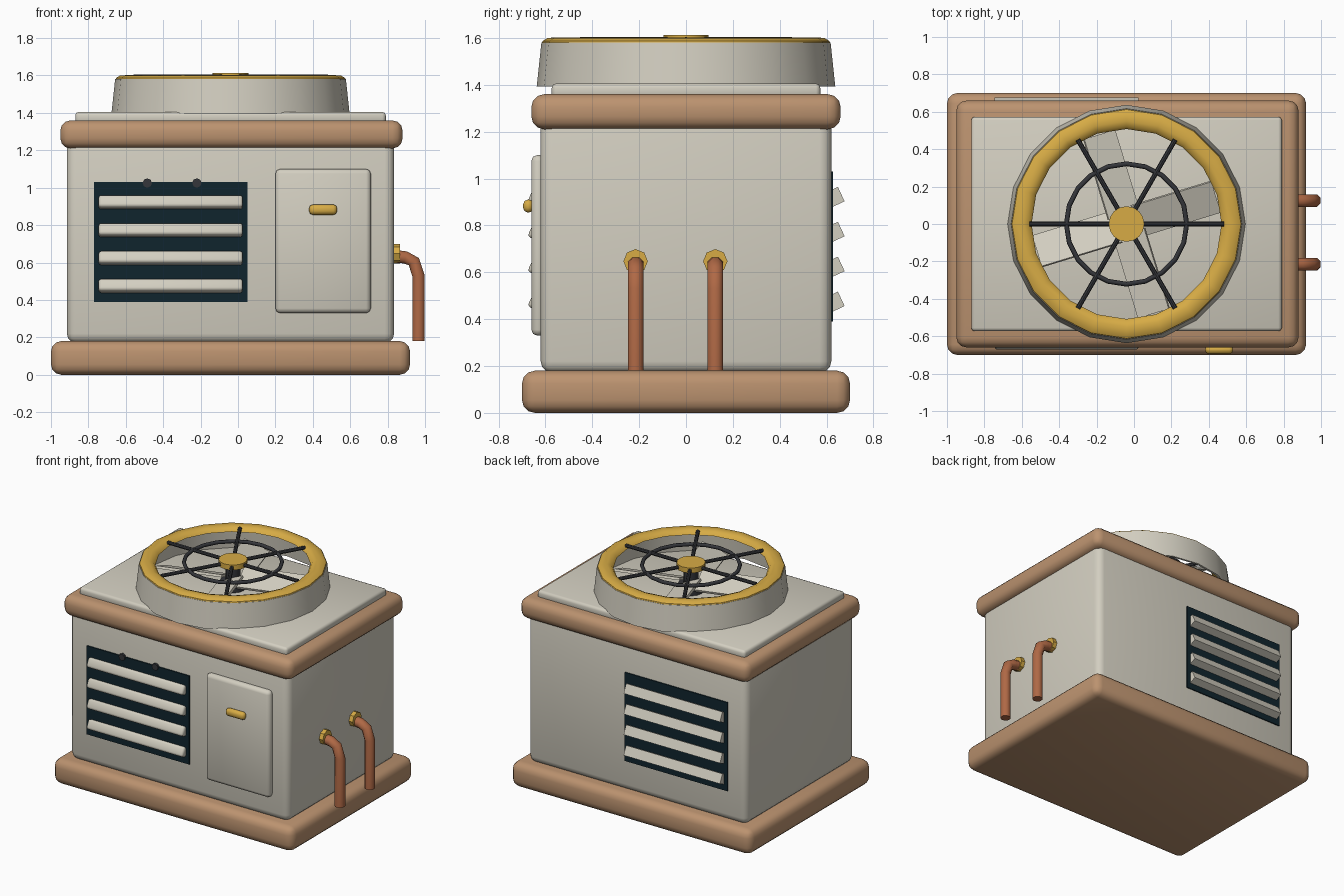
import bpy, bmesh, math
from mathutils import Vector, Matrix

old = bpy.data.objects.get("Cube")
if old:
    bpy.data.objects.remove(old, do_unlink=True)


def material(name, r, g, b):
    m = bpy.data.materials.new(name)
    m.use_nodes = True
    m.diffuse_color = (r, g, b, 1)
    node = next(n for n in m.node_tree.nodes if n.type == 'BSDF_PRINCIPLED')
    node.inputs["Base Color"].default_value = (r, g, b, 1)
    return m


CREAM = material("warm_grey", 0.65, 0.62, 0.53)
TAN = material("tan", 0.50, 0.29, 0.16)
GOLD = material("gold", 0.68, 0.41, 0.06)
COPPER = material("copper", 0.43, 0.14, 0.06)
NAVY = material("dark_navy", 0.005, 0.018, 0.027)
DARK = material("charcoal", 0.035, 0.037, 0.043)
CX = -0.04  # fan and cabinet centre line


def finish(name, bm, mat, angle=40):
    bmesh.ops.recalc_face_normals(bm, faces=bm.faces)
    mesh = bpy.data.meshes.new(name)
    bm.to_mesh(mesh)
    bm.free()
    mesh.materials.append(mat)
    ob = bpy.data.objects.new(name, mesh)
    bpy.context.collection.objects.link(ob)
    bpy.ops.object.select_all(action='DESELECT')
    ob.select_set(True)
    bpy.context.view_layer.objects.active = ob
    if angle:
        bpy.ops.object.shade_smooth_by_angle(angle=math.radians(angle))
    return ob


def box(name, x, y, z, mat, bevel=0.0, segments=3, tilt=0.0):
    """Box from (min, max) ranges, rounded, tilted about its own x axis."""
    bm = bmesh.new()
    bmesh.ops.create_cube(bm, size=1)
    size = [r[1] - r[0] for r in (x, y, z)]
    centre = Vector([(r[0] + r[1]) / 2 for r in (x, y, z)])
    bmesh.ops.scale(bm, vec=size, verts=bm.verts)
    if bevel:
        bmesh.ops.bevel(bm, geom=bm.edges[:], offset=bevel, segments=segments,
                        profile=0.5, affect='EDGES')
    bmesh.ops.transform(bm, verts=bm.verts,
                        matrix=Matrix.Translation(centre) @ Matrix.Rotation(tilt, 4, 'X'))
    return finish(name, bm, mat, 50 if bevel else 0)


def rod(name, a, b, radius, mat, sides=8):
    """Cylinder between two points."""
    a, b = Vector(a), Vector(b)
    bm = bmesh.new()
    turn = (b - a).to_track_quat('Z', 'Y').to_matrix().to_4x4()
    bmesh.ops.create_cone(bm, cap_ends=True, segments=sides, radius1=radius, radius2=radius,
                          depth=(b - a).length, matrix=Matrix.Translation((a + b) / 2) @ turn)
    return finish(name, bm, mat)


def lathe(name, profile, mat, sides=20, angle=40):
    """Closed ring: spin an (r, z) loop around the fan axis."""
    bm = bmesh.new()
    rings = []
    for i in range(sides):
        a = math.tau * i / sides
        rings.append([bm.verts.new((CX + r * math.cos(a), r * math.sin(a), z)) for r, z in profile])
    n = len(profile)
    for i in range(sides):
        p, q = rings[i], rings[(i + 1) % sides]
        for j in range(n):
            k = (j + 1) % n
            bm.faces.new((p[j], q[j], q[k], p[k]))
    return finish(name, bm, mat, angle)


def tube(name, points, radius, mat, sides=8):
    """Pipe swept along points lying in the xz plane."""
    pts = [Vector(p) for p in points]
    bm = bmesh.new()
    rings = []
    for i, p in enumerate(pts):
        d = (pts[min(i + 1, len(pts) - 1)] - pts[max(i - 1, 0)]).normalized()
        side = Vector((0, 1, 0))
        up = d.cross(side)
        ring = []
        for s in range(sides):
            a = math.tau * (s + 0.5) / sides
            ring.append(bm.verts.new(p + radius * (side * math.cos(a) + up * math.sin(a))))
        rings.append(ring)
    for p, q in zip(rings, rings[1:]):
        for s in range(sides):
            t = (s + 1) % sides
            bm.faces.new((p[s], p[t], q[t], q[s]))
    bm.faces.new(rings[0])
    bm.faces.new(rings[-1])
    return finish(name, bm, mat, 50)


# Cabinet
box("base_slab", (-1, 0.92), (-0.7, 0.7), (0, 0.18), TAN, 0.055)
box("cabinet", (-0.915, 0.835), (-0.62, 0.62), (0.17, 1.26), CREAM, 0.05)
box("top_trim", (-0.95, 0.88), (-0.66, 0.66), (1.21, 1.36), TAN, 0.055)
box("top_plate", (-0.87, 0.79), (-0.573, 0.573), (1.34, 1.405), CREAM, 0.018, 2)

# Louvred vents on front and back
for side, face in ((-1, "front"), (1, "back")):
    box(face + "_vent_panel", (-0.77, 0.05), sorted((side * 0.6, side * 0.628)), (0.39, 1.03), NAVY)
    for i in range(4):
        z = 0.475 + 0.149 * i
        box(f"{face}_slat_{i + 1}", (-0.745, 0.025), sorted((side * 0.61, side * 0.665)),
            (z - 0.034, z + 0.034), CREAM, 0.014 if side < 0 else 0, 2, side * math.radians(25))

# Vent screws
for x in (-0.485, -0.22):
    rod("vent_screw", (x, -0.62, 1.025), (x, -0.636, 1.025), 0.025, DARK)

# Access door
box("door", (0.2, 0.71), (-0.66, -0.6), (0.33, 1.1), CREAM, 0.025, 2)
box("door_handle", (0.38, 0.53), (-0.695, -0.65), (0.855, 0.91), GOLD, 0.02, 2)

# Pipes with collars
for i, y in enumerate((-0.215, 0.125)):
    rod(f"pipe_collar_{i + 1}", (0.82, y, 0.647), (0.865, y, 0.647), 0.052, GOLD)
    tube(f"pipe_{i + 1}", [(0.83, y, 0.635), (0.895, y, 0.627), (0.94, y, 0.605),
                           (0.965, y, 0.53), (0.965, y, 0.18)], 0.036, COPPER)

# Fan shroud: thin open wall with a domed rim
lathe("fan_shroud", [(0.637, 1.393), (0.617, 1.58), (0.603, 1.58), (0.622, 1.393)], CREAM)
lathe("shroud_rim", [(0.617, 1.572), (0.612, 1.587), (0.59, 1.6), (0.55, 1.602),
                     (0.522, 1.592), (0.508, 1.572)], GOLD)

# Fan motor and blades
rod("fan_motor", (CX, 0, 1.39), (CX, 0, 1.46), 0.085, DARK, 12)
rod("fan_axle", (CX, 0, 1.44), (CX, 0, 1.59), 0.05, DARK, 12)
for i in range(4):
    blade = box(f"fan_blade_{i + 1}", (0.05, 0.5), (-0.093, 0.093), (-0.009, 0.009),
                CREAM, tilt=math.radians(22))
    blade.matrix_world = (Matrix.Translation((CX, 0, 1.485))
                          @ Matrix.Rotation(math.radians(17 + 90 * i), 4, 'Z'))

# Guard grille
for i in range(6):
    a = math.tau * i / 6
    rod(f"guard_spoke_{i + 1}", (CX, 0, 1.592),
        (CX + 0.52 * math.cos(a), 0.52 * math.sin(a), 1.592), 0.013, DARK)
lathe("guard_ring", [(0.322 + 0.013 * math.cos(math.tau * k / 6),
                      1.59 + 0.013 * math.sin(math.tau * k / 6)) for k in range(6)], DARK, 20, 70)
rod("guard_hub", (CX, 0, 1.575), (CX, 0, 1.612), 0.095, GOLD, 16)
